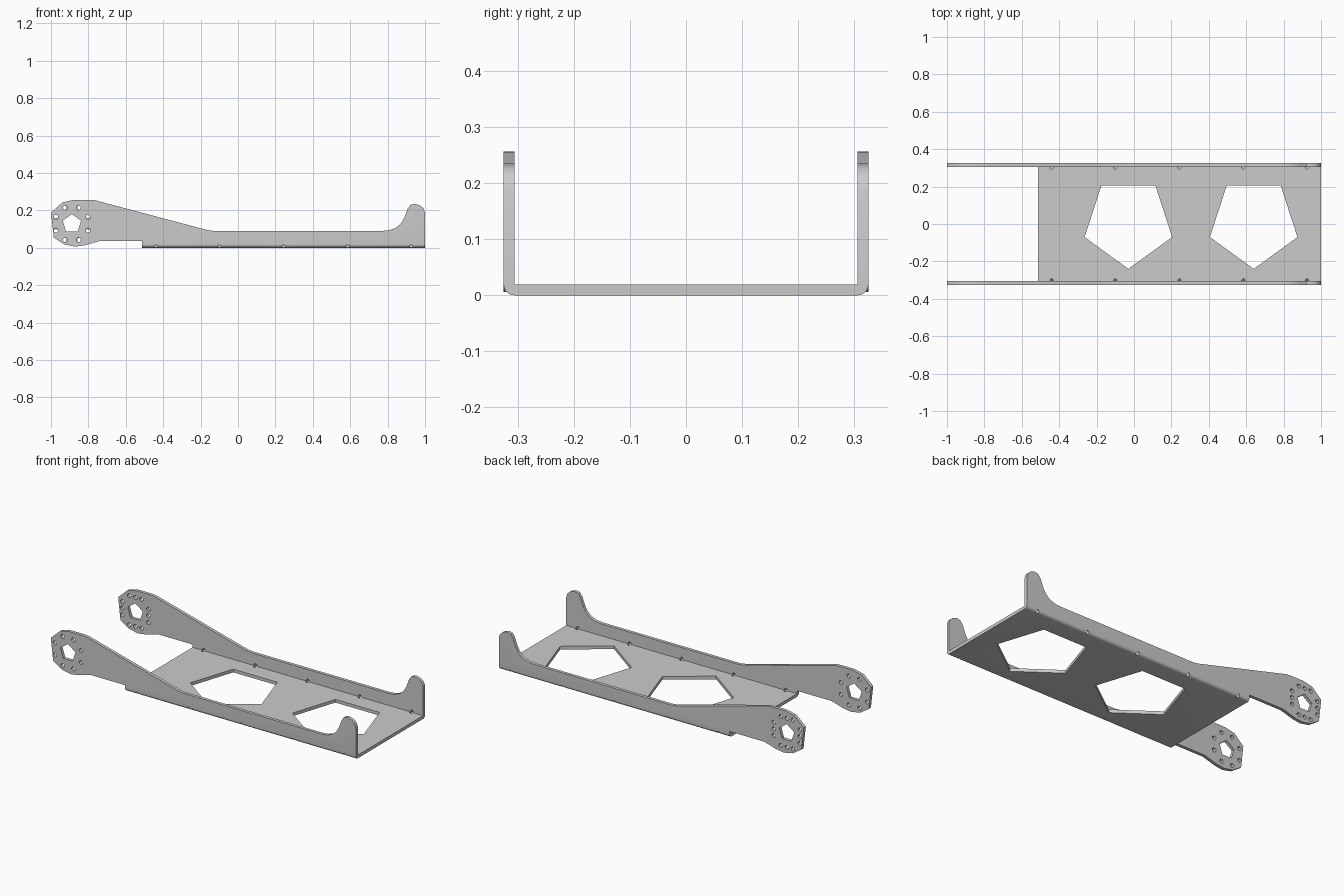
import bpy, bmesh
from math import sin, cos, pi, radians
from mathutils import Vector

if "Cube" in bpy.data.objects:
    bpy.data.objects.remove(bpy.data.objects["Cube"])

T = 0.019                 # sheet thickness
Y_OUT, Y_IN = 0.325, 0.306
HEAD = (-0.888, 0.128)    # centre of the mounting head (x, z)


def add_prism(bm, points, offset):
    """Closed prism from a planar outline swept along offset."""
    offset = Vector(offset)
    a = [bm.verts.new(p) for p in points]
    b = [bm.verts.new(Vector(p) + offset) for p in points]
    n = len(a)
    bm.faces.new(a)
    bm.faces.new(b[::-1])
    for i in range(n):
        bm.faces.new((a[i], b[i], b[(i + 1) % n], a[(i + 1) % n]))


def make_object(name, bm):
    bmesh.ops.recalc_face_normals(bm, faces=bm.faces)
    mesh = bpy.data.meshes.new(name)
    bm.to_mesh(mesh)
    bm.free()
    ob = bpy.data.objects.new(name, mesh)
    bpy.context.collection.objects.link(ob)
    return ob


def boolean(ob, other, operation):
    mod = ob.modifiers.new(operation, 'BOOLEAN')
    mod.operation, mod.solver, mod.object = operation, 'EXACT', other
    bpy.context.view_layer.objects.active = ob
    bpy.ops.object.modifier_apply(modifier=mod.name)
    bpy.data.objects.remove(other, do_unlink=True)


def ngon(cx, cy, r, n, start=0.0):
    return [(cx + r * cos(start + 2 * pi * i / n),
             cy + r * sin(start + 2 * pi * i / n)) for i in range(n)]


# Floor plate with rounded bends along both long edges
arc = [(Y_IN + T * sin(a), T - T * cos(a)) for a in [radians(15 * i) for i in range(7)]]
section = arc + [(-y, z) for y, z in reversed(arc)]
bm = bmesh.new()
add_prism(bm, [(-0.513, y, z) for y, z in section], (1.513, 0, 0))
bracket = make_object("bracket", bm)

# Side arms: mounting head, tapered arm, low rail and upturned end
profile = [(-1, 0.187), (-0.985, 0.055), (-0.93, 0.018), (-0.87, 0.006), (-0.82, 0.013),
           (-0.74, 0.036), (-0.513, 0.036), (-0.513, T), (1, T), (1, 0.187),
           (0.992, 0.21), (0.975, 0.226), (0.945, 0.235), (0.922, 0.229), (0.907, 0.208),
           (0.89, 0.162), (0.872, 0.131), (0.845, 0.107), (0.81, 0.094), (0.77, 0.09),
           (-0.13, 0.09), (-0.165, 0.095), (-0.765, 0.254), (-0.80, 0.256),
           (-0.88, 0.256), (-0.94, 0.242)]
for side in (-1, 1):
    bm = bmesh.new()
    add_prism(bm, [(x, side * Y_IN, z) for x, z in profile], (0, side * T, 0))
    boolean(bracket, make_object("side_arm", bm), 'UNION')

# Cutters: two pentagon windows in the floor
bm = bmesh.new()
for cx in (-0.03, 0.64):
    add_prism(bm, [(x, y, -0.05) for x, y in ngon(cx, 0.006, 0.246, 5, -pi / 2)], (0, 0, 0.1))

# Cutters: head pentagon and bolt holes (8 in a ring in front, 12 in a square behind)
u, v = 0.086, 0.04
ring = ngon(0, 0, 0.093, 8, pi / 8)
square = [p for s in (-u, u) for t in (-v, 0, v) for p in ((s, t), (t, s))]
for side, bolts in ((-1, ring), (1, square)):
    outlines = [ngon(*HEAD, 0.052, 5, pi / 2)]
    outlines += [ngon(HEAD[0] + dx, HEAD[1] + dz, 0.012, 12) for dx, dz in bolts]
    for outline in outlines:
        add_prism(bm, [(x, side * 0.28, z) for x, z in outline], (0, side * 0.07, 0))

# Cutters: small relief holes through the bends, slanted at 45 degrees
for side in (-1, 1):
    across = Vector((0, side, 1)).normalized()
    out = Vector((0, side, -1)).normalized()
    for cx in (-0.44, -0.1, 0.243, 0.585, 0.925):
        start = Vector((cx, side * Y_IN, T)) - out * 0.03
        add_prism(bm, [start + Vector((a, 0, 0)) + across * b
                       for a, b in ngon(0, 0, 0.01, 12)], out * 0.08)
boolean(bracket, make_object("hole_cutter", bm), 'DIFFERENCE')

# Smooth bends and round holes, keep sharp edges
bpy.ops.object.select_all(action='DESELECT')
bracket.select_set(True)
bpy.context.view_layer.objects.active = bracket
bpy.ops.object.shade_smooth_by_angle(angle=radians(32))
